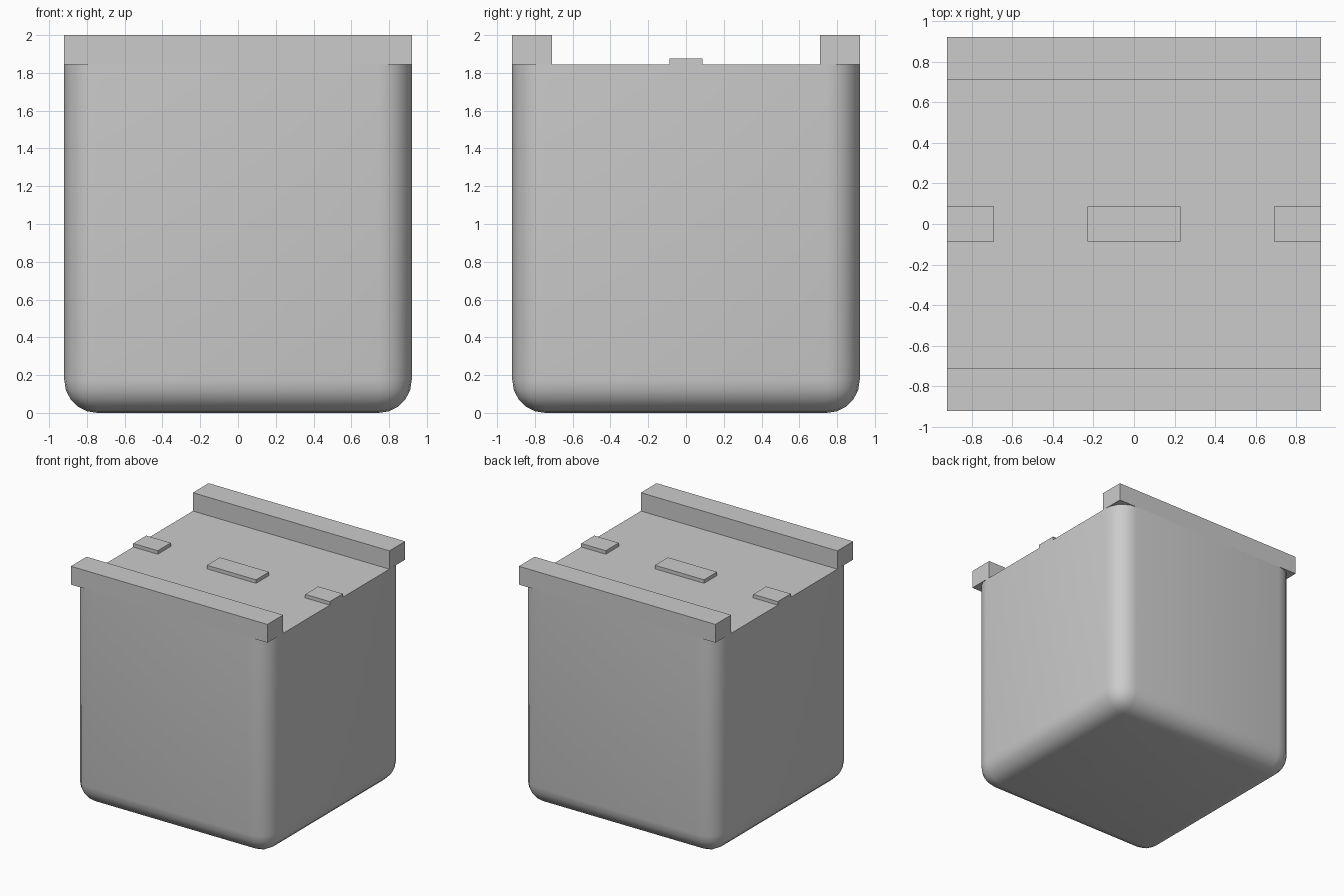
import bpy, bmesh

if "Cube" in bpy.data.objects:
    bpy.data.objects.remove(bpy.data.objects["Cube"])

H = 0.92      # half width
TOP = 1.845   # top of the body


def box(name, x0, x1, y0, y1, z0, z1):
    bm = bmesh.new()
    bmesh.ops.create_cube(bm, size=1)
    for v in bm.verts:
        v.co.x = x0 if v.co.x < 0 else x1
        v.co.y = y0 if v.co.y < 0 else y1
        v.co.z = z0 if v.co.z < 0 else z1
    mesh = bpy.data.meshes.new(name)
    bm.to_mesh(mesh)
    bm.free()
    obj = bpy.data.objects.new(name, mesh)
    bpy.context.collection.objects.link(obj)
    return obj


# Body: every edge rounded except the flat top rim
body = box("body", -H, H, -H, H, 0, TOP)
bm = bmesh.new()
bm.from_mesh(body.data)
edges = [e for e in bm.edges if min(v.co.z for v in e.verts) < 0.01]
bmesh.ops.bevel(bm, geom=edges, offset=0.175, segments=5, profile=0.5,
                affect='EDGES', clamp_overlap=True)
bm.to_mesh(body.data)
bm.free()
bpy.context.view_layer.objects.active = body
body.select_set(True)
bpy.ops.object.shade_smooth_by_angle(angle=0.6)

# Square rails along the front and back
box("front_rail", -H, H, -H, -0.71, TOP, 2.0)
box("back_rail", -H, H, 0.71, H, TOP, 2.0)

# Low raised pads across the middle of the top
for name, x0, x1 in (("left_pad", -H, -0.69), ("middle_pad", -0.23, 0.23),
                     ("right_pad", 0.69, H)):
    box(name, x0, x1, -0.087, 0.087, TOP, 1.875)
